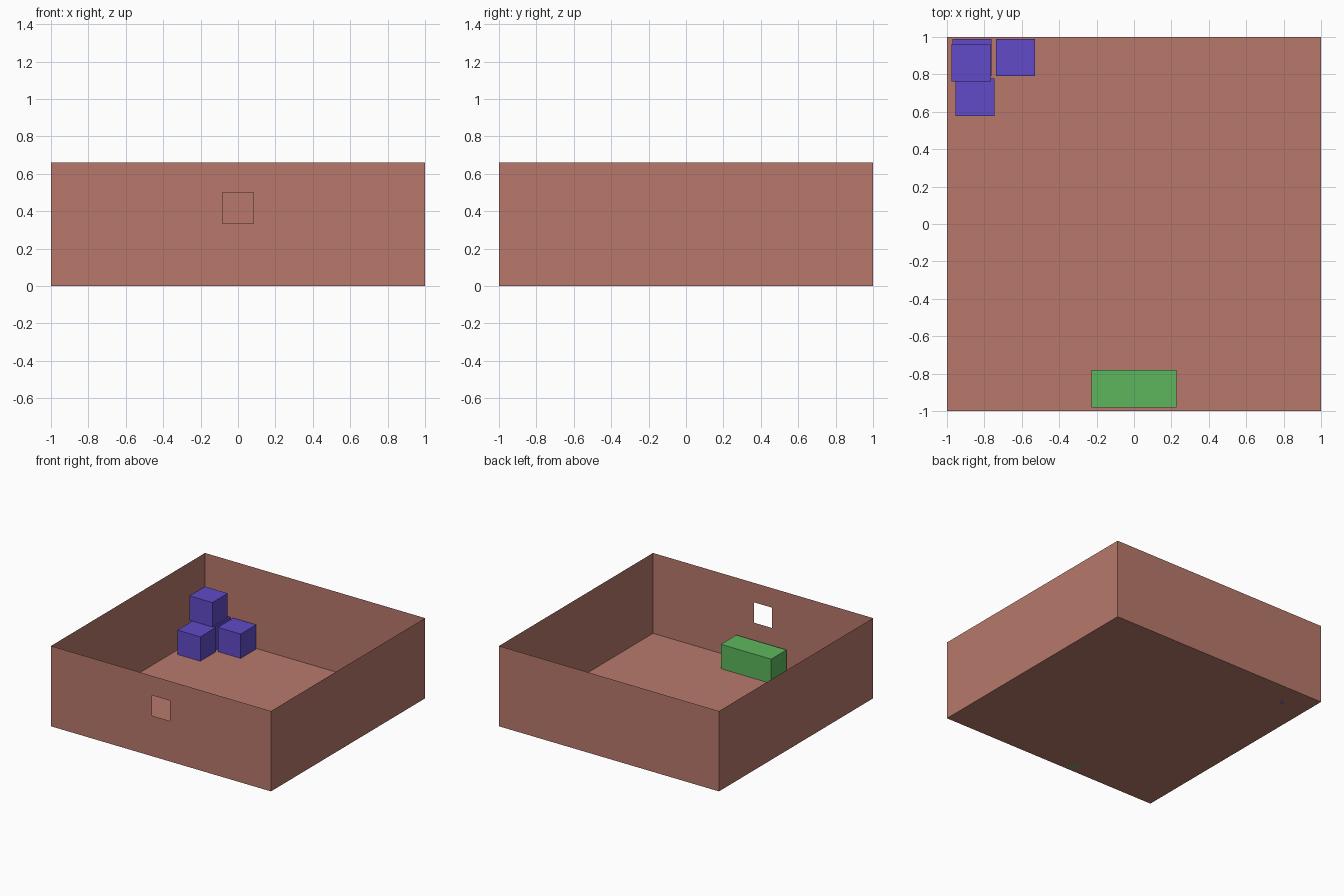
import bpy, bmesh

if "Cube" in bpy.data.objects:
    bpy.data.objects.remove(bpy.data.objects["Cube"])


def material(name, color):
    m = bpy.data.materials.new(name)
    m.diffuse_color = (*color, 1)
    m.use_nodes = True
    m.node_tree.nodes["Principled BSDF"].inputs["Base Color"].default_value = m.diffuse_color
    return m


def add_object(name, bm, mat):
    mesh = bpy.data.meshes.new(name)
    bmesh.ops.recalc_face_normals(bm, faces=bm.faces)
    bm.to_mesh(mesh)
    bm.free()
    mesh.materials.append(mat)
    obj = bpy.data.objects.new(name, mesh)
    bpy.context.collection.objects.link(obj)
    return obj


def box(name, centre, size, mat):
    bm = bmesh.new()
    bmesh.ops.create_cube(bm, size=1)
    bmesh.ops.scale(bm, vec=size, verts=bm.verts)
    bmesh.ops.translate(bm, vec=centre, verts=bm.verts)
    return add_object(name, bm, mat)


brick = material("brick", (0.48, 0.19, 0.15))
purple = material("purple", (0.12, 0.07, 0.58))
green = material("green", (0.11, 0.47, 0.11))

# Open room shell: sheet floor and walls, front wall framed around a window
H = 0.66
bm = bmesh.new()
corners = [(-1, -1), (1, -1), (1, 1), (-1, 1)]
low = [bm.verts.new((x, y, 0)) for x, y in corners]
high = [bm.verts.new((x, y, H)) for x, y in corners]
bm.faces.new(low[::-1])
for i in (1, 2, 3):
    j = (i + 1) % 4
    bm.faces.new((low[i], low[j], high[j], high[i]))
outer = [low[0], low[1], high[1], high[0]]
W = 0.083
inner = [bm.verts.new((x, -1, z))
         for x, z in ((-W, 0.333), (W, 0.333), (W, 0.50), (-W, 0.50))]
for i in range(4):
    j = (i + 1) % 4
    bm.faces.new((outer[i], outer[j], inner[j], inner[i]))
add_object("room_shell", bm, brick)

# Counter below the window
box("counter", (0, -0.88, 0.1), (0.456, 0.2, 0.2), green)

# Stacked crates in the back corner
crates = {
    "crate_corner": (-0.866, 0.89, 0.1),
    "crate_side": (-0.633, 0.89, 0.1),
    "crate_front": (-0.851, 0.677, 0.1),
    "crate_top": (-0.872, 0.863, 0.305),
}
for name, centre in crates.items():
    box(name, centre, (0.208, 0.2, 0.2), purple)
